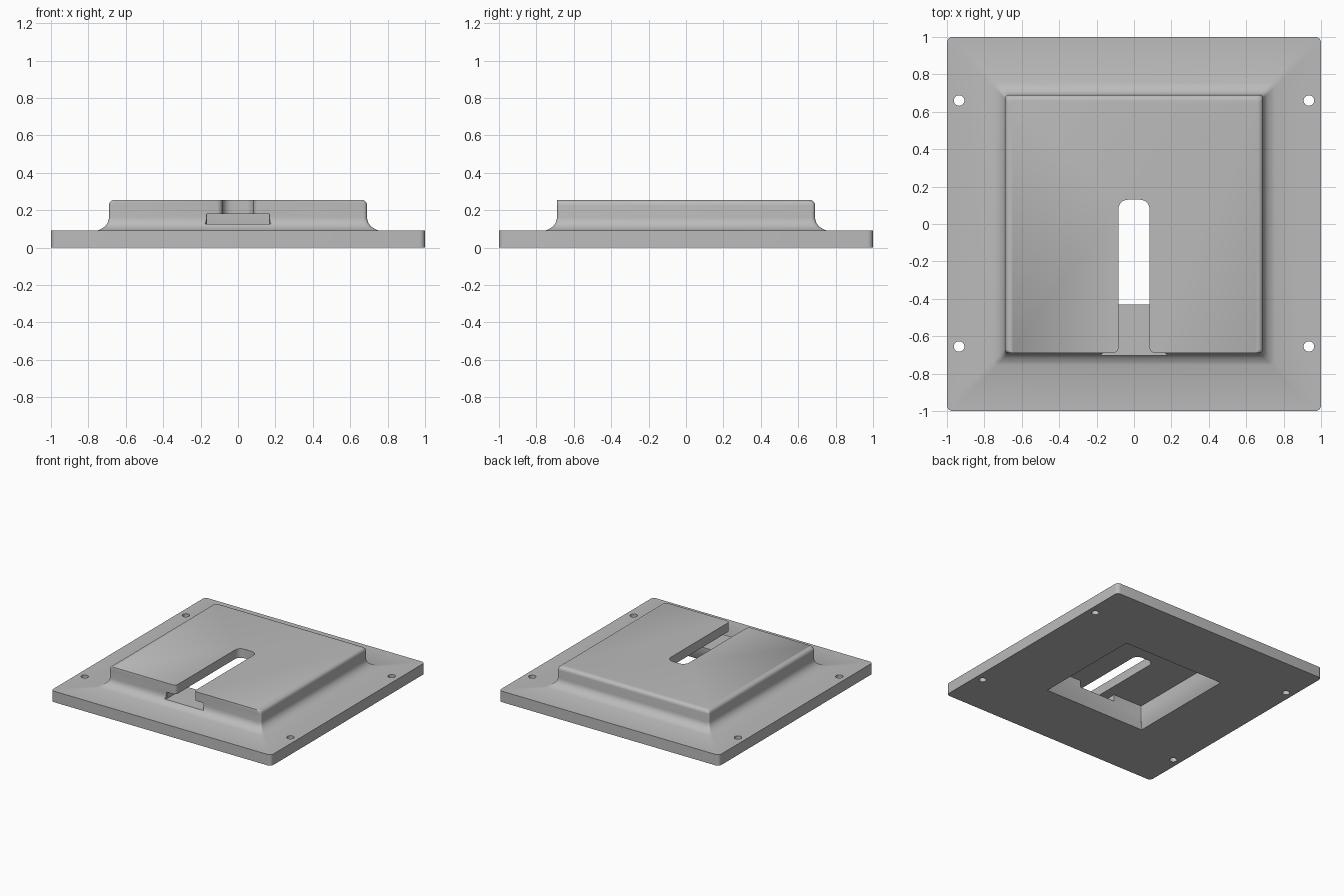
import bpy, bmesh, math

cube = bpy.data.objects.get("Cube")
if cube:
    bpy.data.objects.remove(cube)

grey = bpy.data.materials.new("plain grey")
grey.use_nodes = True
colour = (0.5, 0.5, 0.5, 1)
grey.diffuse_color = colour
grey.node_tree.nodes["Principled BSDF"].inputs["Base Color"].default_value = colour


def outline(half, radius, front=None, steps=5):
    """Rounded square; front optionally gives a different extent towards -y."""
    front = half if front is None else front
    points = []
    for i, (sx, sy) in enumerate(((1, 1), (-1, 1), (-1, -1), (1, -1))):
        cx = sx * (half - radius)
        cy = (half if sy > 0 else front) * sy - sy * radius
        for k in range(steps + 1):
            a = math.radians(90) * (i + k / steps)
            points.append((cx + radius * math.cos(a), cy + radius * math.sin(a)))
    return points


def loft(name, layers):
    """Skin a stack of (outline, z) layers into a closed solid."""
    bm = bmesh.new()
    rings = [[bm.verts.new((x, y, z)) for x, y in pts] for pts, z in layers]
    for low, high in zip(rings, rings[1:]):
        n = len(low)
        for i in range(n):
            j = (i + 1) % n
            bm.faces.new((low[i], low[j], high[j], high[i]))
    bm.faces.new(rings[0][::-1])
    bm.faces.new(rings[-1])
    bmesh.ops.recalc_face_normals(bm, faces=bm.faces)
    mesh = bpy.data.meshes.new(name)
    bm.to_mesh(mesh)
    bm.free()
    obj = bpy.data.objects.new(name, mesh)
    bpy.context.collection.objects.link(obj)
    mesh.materials.append(grey)
    return obj


def prism(name, points, z0, z1):
    return loft(name, [(points, z0), (points, z1)])


def mirrored(half):
    """Complete a right-hand outline with its mirror image."""
    return half + [(-x, y) for x, y in reversed(half)]


# Flange, concave fillet and raised block in one skin
WALL, TOP, ROUND = 0.69, 0.255, 0.03
layers = [(outline(1, 0.03), 0), (outline(1, 0.03), 0.09)]
for k in range(7):
    a = math.radians(15 + 75 * k / 6)
    r = 0.085
    layers.append((outline(WALL + r * (1 - math.sin(a)), 0.02),
                   0.09 + 0.07 * (1 - math.cos(a)) / 1 if k else 0.09))
# The upper edge is rounded on the sides and back, sharp at the front
for k in range(6):
    a = math.radians(90 * k / 5)
    inset = ROUND * (1 - math.cos(a))
    layers.append((outline(WALL - inset, 0.02, front=WALL),
                   TOP - ROUND + ROUND * math.sin(a)))
plate = loft("cover_plate", layers)

# Square pocket underneath with a flared mouth
pocket = loft("pocket_cutter", [
    (outline(0.47, 0.005), -0.03), (outline(0.462, 0.005), 0),
    (outline(0.445, 0.005), 0.04), (outline(0.435, 0.005), 0.08),
    (outline(0.43, 0.005), 0.115), (outline(0.43, 0.005), 0.18)])

# Wide lower channel running out through the front
channel = prism("channel_cutter", mirrored(
    [(0.18, -0.9), (0.18, -0.705), (0.165, -0.685), (0.165, -0.2)]), 0.125, 0.18)

# Narrow upper slot with a rounded end and eased front corners
half_slot = [(0.113, -0.9)]
for k in range(6):
    a = math.radians(90 * k / 5)
    half_slot.append((0.113 - 0.03 * math.sin(a), -0.66 - 0.03 * math.cos(a)))
for k in range(7):
    a = math.radians(90 * k / 6)
    half_slot.append((0.033 + 0.05 * math.cos(a), 0.08 + 0.05 * math.sin(a)))
slot = prism("slot_cutter", mirrored(half_slot), 0.16, 0.4)

# Four screw holes
cutters = [pocket, channel, slot]
for x in (-0.935, 0.935):
    for y in (-0.655, 0.66):
        circle = [(x + 0.028 * math.cos(math.tau * i / 24),
                   y + 0.028 * math.sin(math.tau * i / 24)) for i in range(24)]
        cutters.append(prism("hole_cutter", circle, -0.1, 0.2))

for cutter in cutters:
    mod = plate.modifiers.new(cutter.name, "BOOLEAN")
    mod.operation = "DIFFERENCE"
    mod.solver = "EXACT"
    mod.object = cutter

# Bake the cuts and drop the cutters
graph = bpy.context.evaluated_depsgraph_get()
baked = bpy.data.meshes.new_from_object(plate.evaluated_get(graph))
plate.modifiers.clear()
plate.data = baked
for cutter in cutters:
    bpy.data.objects.remove(cutter)

bpy.ops.object.select_all(action="DESELECT")
plate.select_set(True)
bpy.context.view_layer.objects.active = plate
bpy.ops.object.shade_smooth_by_angle(angle=math.radians(30))
